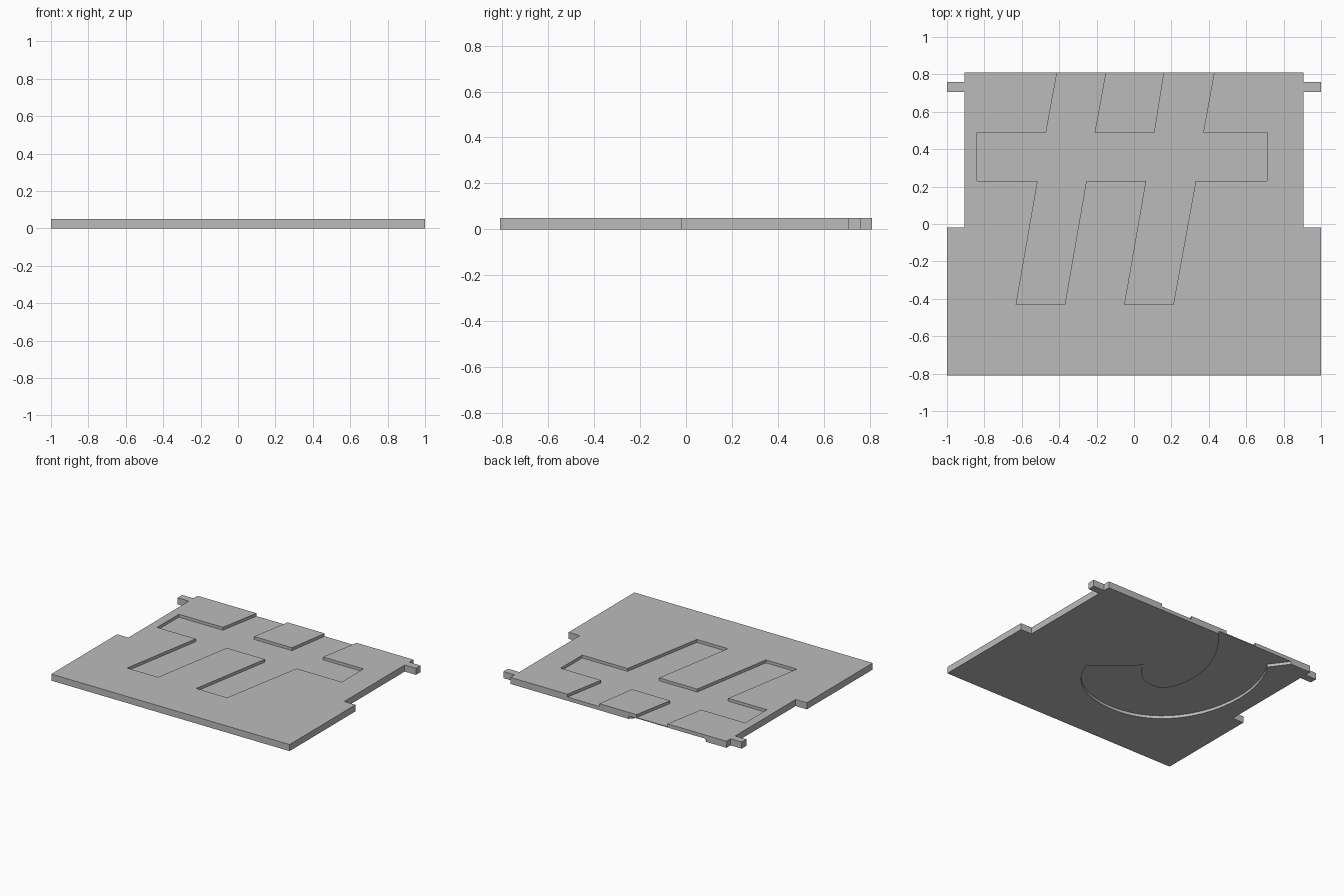
import bpy
import bmesh
from mathutils import Vector
from mathutils.geometry import interpolate_bezier

cube = bpy.data.objects.get("Cube")
if cube:
    bpy.data.objects.remove(cube, do_unlink=True)

THICK = 0.05
DEPTH = 0.022

grey = bpy.data.materials.new("plain grey")
grey.use_nodes = True
colour = (0.5, 0.5, 0.5, 1)
grey.diffuse_color = colour
grey.node_tree.nodes["Principled BSDF"].inputs["Base Color"].default_value = colour


def prism(name, outline, z0, z1):
    """Extrude a flat outline from z0 up to z1."""
    bm = bmesh.new()
    face = bm.faces.new([bm.verts.new((x, y, z0)) for x, y in outline])
    up = bmesh.ops.extrude_face_region(bm, geom=[face])
    tops = [g for g in up["geom"] if isinstance(g, bmesh.types.BMVert)]
    bmesh.ops.translate(bm, verts=tops, vec=(0, 0, z1 - z0))
    bmesh.ops.recalc_face_normals(bm, faces=bm.faces)
    mesh = bpy.data.meshes.new(name)
    bm.to_mesh(mesh)
    bm.free()
    mesh.materials.append(grey)
    obj = bpy.data.objects.new(name, mesh)
    bpy.context.collection.objects.link(obj)
    return obj


def curve(*knots):
    """Chain of bezier segments: point, handle, handle, point, ..."""
    pts = [Vector(k) for k in knots]
    path = [pts[0]]
    for i in range(0, len(pts) - 1, 3):
        a, h1, h2, b = pts[i:i + 4]
        path += interpolate_bezier(a, h1, h2, b, 14)[1:]
    return [(p.x, p.y) for p in path]


def carve(target, cutter):
    """Cut a recess, then discard the cutter."""
    cutter.hide_render = True
    mod = target.modifiers.new("recess", "BOOLEAN")
    mod.operation = "DIFFERENCE"
    mod.solver = "EXACT"
    mod.object = cutter
    bpy.context.view_layer.objects.active = target
    bpy.ops.object.modifier_apply(modifier=mod.name)
    bpy.data.objects.remove(cutter, do_unlink=True)


# Plate: wide front, side notches and small hinge tabs at the back
half = [(1, -0.81), (1, -0.02), (0.906, -0.02), (0.906, 0.705),
        (1, 0.705), (1, 0.76), (0.906, 0.76), (0.906, 0.81)]
plate = prism("cover_plate", half + [(-x, y) for x, y in reversed(half)], 0, THICK)

# Top recess: crossbar with two slanted bars running off the back edge
bars = [(-0.84, 0.49), (-0.47, 0.49), (-0.395, 0.9), (-0.135, 0.9), (-0.21, 0.49),
        (0.11, 0.49), (0.175, 0.9), (0.445, 0.9), (0.37, 0.49), (0.71, 0.49),
        (0.71, 0.23), (0.33, 0.23), (0.21, -0.43), (-0.05, -0.43), (0.065, 0.23),
        (-0.255, 0.23), (-0.37, -0.43), (-0.63, -0.43), (-0.515, 0.23), (-0.84, 0.23)]
carve(plate, prism("bar_cutter", bars, THICK - DEPTH, THICK + 0.1))

# Underside recess: curved hook running off the back edge
outer = curve((0.33, -0.12), (0.26, -0.33), (0.07, -0.46), (-0.19, -0.46),
              (-0.53, -0.46), (-0.765, -0.17), (-0.765, 0.22),
              (-0.765, 0.38), (-0.72, 0.54), (-0.634, 0.675))
inner = curve((-0.085, 0.81), (-0.21, 0.67), (-0.34, 0.46), (-0.34, 0.25),
              (-0.34, 0.09), (-0.3, -0.03), (-0.2, -0.03),
              (-0.1, -0.03), (-0.01, 0.03), (0.032, 0.15))
hook = outer + [(-0.8, 0.9), (0, 0.9)] + inner
carve(plate, prism("hook_cutter", hook, -0.1, DEPTH))

# Smooth the curved recess wall, keep every edge crisp
bpy.ops.object.select_all(action="DESELECT")
plate.select_set(True)
bpy.context.view_layer.objects.active = plate
bpy.ops.object.shade_smooth_by_angle(angle=0.4)
